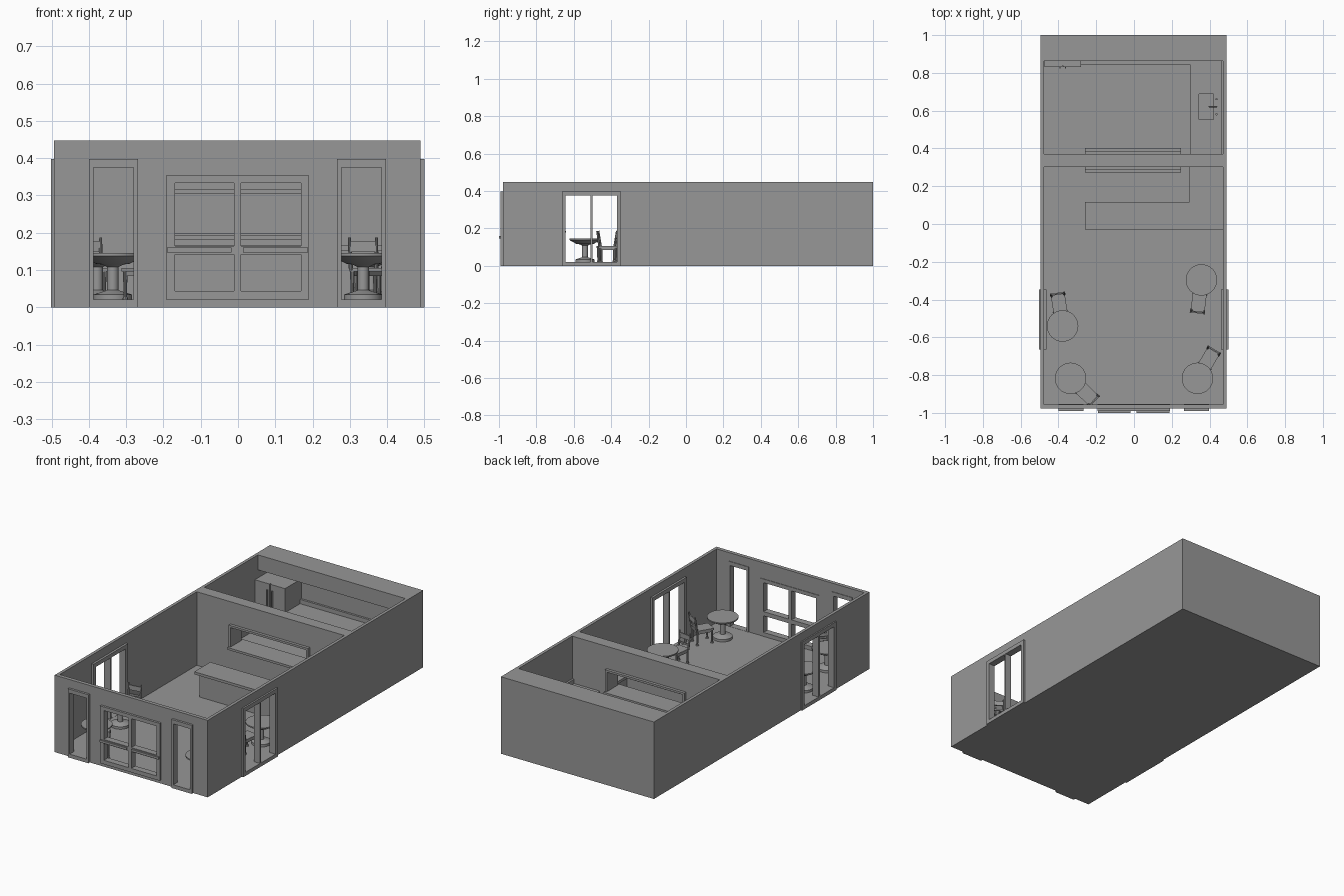
import bpy, bmesh, math
from mathutils import Matrix, Vector

cube = bpy.data.objects.get("Cube")
if cube:
    bpy.data.objects.remove(cube)

grey = bpy.data.materials.new("plain_grey")
grey.use_nodes = True
grey.diffuse_color = (0.31, 0.31, 0.31, 1)
grey.node_tree.nodes["Principled BSDF"].inputs["Base Color"].default_value = (0.31, 0.31, 0.31, 1)

XL, XR, YF, YB, H = -0.494, 0.49, -0.978, 1.0, 0.447   # outer shell
T, FLOOR = 0.018, 0.02                                 # wall thickness, floor level


def mesh_from(bm, name):
    bmesh.ops.recalc_face_normals(bm, faces=bm.faces)
    me = bpy.data.meshes.new(name)
    bm.to_mesh(me)
    bm.free()
    me.materials.append(grey)
    return me


def place(name, me, matrix=Matrix()):
    ob = bpy.data.objects.new(name, me)
    ob.matrix_world = matrix
    bpy.context.collection.objects.link(ob)
    return ob


def add_box(bm, x, y, z):
    size = Matrix.Diagonal((x[1] - x[0], y[1] - y[0], z[1] - z[0], 1))
    mid = Matrix.Translation((sum(x) / 2, sum(y) / 2, sum(z) / 2))
    bmesh.ops.create_cube(bm, size=1, matrix=mid @ size)


def boxes(name, *parts):
    bm = bmesh.new()
    for p in parts:
        add_box(bm, *p)
    return place(name, mesh_from(bm, name))


def add_rod(bm, a, b, r1, r2, sides=10):
    a, b = Vector(a), Vector(b)
    turn = (b - a).to_track_quat('Z', 'Y').to_matrix().to_4x4()
    bmesh.ops.create_cone(bm, cap_ends=True, segments=sides, radius1=r1, radius2=r2,
                          depth=(b - a).length, matrix=Matrix.Translation((a + b) / 2) @ turn)


def panel(name, axis, depth, u, v, holes):
    """Slab across one axis, pierced by rectangular holes (u range, v range)."""
    us = sorted({*u, *(c for h in holes for c in h[0])})
    vs = sorted({*v, *(c for h in holes for c in h[1])})
    bm = bmesh.new()

    def point(a, b):
        return {'x': (depth[0], a, b), 'y': (a, depth[0], b), 'z': (a, b, depth[0])}[axis]
    grid = [[bm.verts.new(point(a, b)) for b in vs] for a in us]
    for i in range(len(us) - 1):
        for j in range(len(vs) - 1):
            a, b = (us[i] + us[i + 1]) / 2, (vs[j] + vs[j + 1]) / 2
            if not any(h[0][0] < a < h[0][1] and h[1][0] < b < h[1][1] for h in holes):
                bm.faces.new((grid[i][j], grid[i + 1][j], grid[i + 1][j + 1], grid[i][j + 1]))
    new = bmesh.ops.extrude_face_region(bm, geom=bm.faces[:])["geom"]
    shift = Vector([(depth[1] - depth[0]) * (axis == k) for k in "xyz"])
    bmesh.ops.translate(bm, verts=[g for g in new if isinstance(g, bmesh.types.BMVert)], vec=shift)
    return place(name, mesh_from(bm, name))


def inset(r, d):
    return (r[0] + d, r[1] - d)


# Floor and shell walls
boxes("floor", ((XL, XR), (YF, YB), (0, FLOOR)))
door_y, open_z = (-0.664, -0.348), (0.021, 0.375)
door_hole = [(inset(door_y, 0.01), (0.012, 0.388))]
panel("right_side_wall", 'x', (XL, XL + T), (YF, YB), (0, H), door_hole)
panel("left_side_wall", 'x', (XR - T, XR), (YF, YB), (0, H), door_hole)
boxes("back_wall", ((XL, XR), (YB - T, YB), (0, H)))
boxes("back_bulkhead", ((XL + T, XR - T), (0.863, YB - T), (0.36, H)))

narrow = [(-0.40, -0.268), (0.266, 0.397)]
big = (-0.193, 0.191)
panel("front_wall", 'y', (YF, YF + 0.022), (XL, XR), (0, H),
      [(inset(n, 0.008), (0.012, 0.388)) for n in narrow] + [(inset(big, 0.012), (0.033, 0.342))])

# Front window frames
for side, n in zip(("right", "left"), narrow):
    panel(side + "_narrow_window_frame", 'y', (-0.991, -0.953), n, (0, 0.398),
          [(inset(n, 0.012), open_z)])
panes = [(-0.169, -0.011), (0.008, 0.169)]
panel("big_window_frame", 'y', (-0.991, -0.953), big, (0.021, 0.354),
      [(p, z) for p in panes for z in ((0.044, 0.141), (0.165, 0.333))])
boxes("big_window_rails", *[(x, (-1.0, -0.99), (0.147, 0.16))
                            for x in ((-0.19, -0.018), (0.014, 0.188))])

# Side doors: frame with a slim centre post
for side, x in (("right", (-0.502, -0.463)), ("left", (0.46, 0.5))):
    panel(side + "_door_frame", 'x', x, door_y, (0, 0.398),
          [((-0.643, -0.511), open_z), ((-0.501, -0.37), open_z)])

# Partition with serving hatch
hatch = (-0.26, 0.25)
panel("partition_wall", 'y', (0.302, 0.37), (XL + T, XR - T), (FLOOR, H),
      [(hatch, (0.18, 0.312))])
boxes("hatch_ledge", (hatch, (0.272, 0.402), (0.18, 0.193)))
panel("hatch_frame", 'y', (0.285, 0.387), hatch, (0.18, 0.318),
      [(inset(hatch, 0.012), (0.192, 0.306))])

# Bar counter, L shaped
IN = XR - T
boxes("bar_body", ((-0.238, IN), (-0.014, 0.105), (FLOOR, 0.153)),
      ((0.307, IN), (0.105, 0.302), (FLOOR, 0.153)))
boxes("bar_top", ((-0.26, IN), (-0.03, 0.117), (0.152, 0.167)),
      ((0.295, IN), (0.117, 0.302), (0.152, 0.167)))

# Kitchen counters with sink cut-out
sink_x, sink_y, top = (0.341, 0.426), (0.55, 0.692), 0.175
panel("kitchen_side_top", 'z', (top - 0.015, top), (0.296, IN), (0.37, YB - T), [(sink_x, sink_y)])
boxes("kitchen_back_top", ((-0.28, 0.296), (0.845, YB - T), (top - 0.015, top)))
boxes("kitchen_cabinets", ((0.308, IN), (0.37, YB - T), (FLOOR, 0.13)),
      ((-0.28, 0.308), (0.857, YB - T), (FLOOR, top - 0.014)),
      ((0.308, 0.318), (0.37, YB - T), (0.13, top - 0.014)))
boxes("splashback", ((0.46, IN), (0.37, YB - T), (top, 0.2)),
      ((-0.28, 0.46), (0.97, YB - T), (top, 0.2)))
panel("sink_basin", 'z', (0.129, top + 0.002), inset(sink_x, -0.003), inset(sink_y, -0.003),
      [(inset(sink_x, 0.004), inset(sink_y, 0.004))])

# Tap and its two handles
bm = bmesh.new()
add_rod(bm, (0.437, 0.621, top), (0.437, 0.621, top + 0.035), 0.004, 0.004)
add_rod(bm, (0.44, 0.621, top + 0.034), (0.395, 0.621, top + 0.028), 0.004, 0.003)
for y in (0.581, 0.661):
    add_rod(bm, (0.437, y, top), (0.437, y, top + 0.015), 0.005, 0.006)
place("sink_tap", mesh_from(bm, "sink_tap"))

# Fridge: body, two doors, two handles
boxes("fridge", ((-0.474, -0.28), (0.84, YB - T), (FLOOR, 0.315)),
      ((-0.474, -0.379), (0.832, 0.84), (0.03, 0.315)),
      ((-0.375, -0.28), (0.832, 0.84), (0.03, 0.315)))
boxes("fridge_handles", *[((x - 0.003, x + 0.003), (0.822, 0.833), (0.14, 0.28))
                          for x in (-0.392, -0.362)])

# Pedestal table, turned from a profile
profile = [(0, .02), (.052, .02), (.052, .034), (.03, .041), (.015, .046), (.015, .108),
           (.03, .115), (.046, .117), (.08, .136), (.083, .138), (.083, .145), (0, .145)]
bm = bmesh.new()
pts = [bm.verts.new((r, 0, z)) for r, z in profile]
edges = [bm.edges.new(p) for p in zip(pts, pts[1:])]
bmesh.ops.spin(bm, geom=pts + edges, cent=(0, 0, 0), axis=(0, 0, 1), angle=math.tau, steps=32)
bmesh.ops.remove_doubles(bm, verts=bm.verts[:], dist=0.0001)
table = mesh_from(bm, "table")

# Chair, placed relative to its table centre with the back toward +y
bm = bmesh.new()
add_box(bm, (-0.037, 0.037), (0.068, 0.168), (0.096, 0.105))
add_box(bm, (-0.032, 0.032), (0.167, 0.173), (0.118, 0.128))
add_box(bm, (-0.034, 0.034), (0.171, 0.178), (0.148, 0.176))
for s in (-1, 1):
    add_rod(bm, (s * 0.034, 0.164, 0.1), (s * 0.037, 0.177, 0.187), 0.006, 0.004)
    add_box(bm, (s * 0.031 - 0.003, s * 0.031 + 0.003), (0.078, 0.16), (0.084, 0.097))
    for y in (0.076, 0.161):
        add_rod(bm, (s * 0.031, y, FLOOR), (s * 0.031, y, 0.098), 0.0045, 0.006)
        add_rod(bm, (s * 0.031, y, FLOOR), (s * 0.031, y, 0.028), 0.008, 0.006)
chair = mesh_from(bm, "chair")

# Four table and chair sets: table position, chair direction
sets = [((-0.378, -0.54), (-0.027, 0.175)), ((-0.336, -0.817), (0.122, -0.117)),
        ((0.357, -0.296), (-0.021, -0.172)), ((0.336, -0.817), (0.09, 0.153))]
for i, ((x, y), (dx, dy)) in enumerate(sets, 1):
    spot = Matrix.Translation((x, y, 0))
    t = place(f"table_{i}", table, spot)
    place(f"chair_{i}", chair, spot @ Matrix.Rotation(math.atan2(-dx, dy), 4, 'Z'))

# Smooth the turned table while keeping its rims crisp
bpy.ops.object.select_all(action='DESELECT')
t.select_set(True)
bpy.context.view_layer.objects.active = t
bpy.ops.object.shade_smooth_by_angle(angle=math.radians(30))
